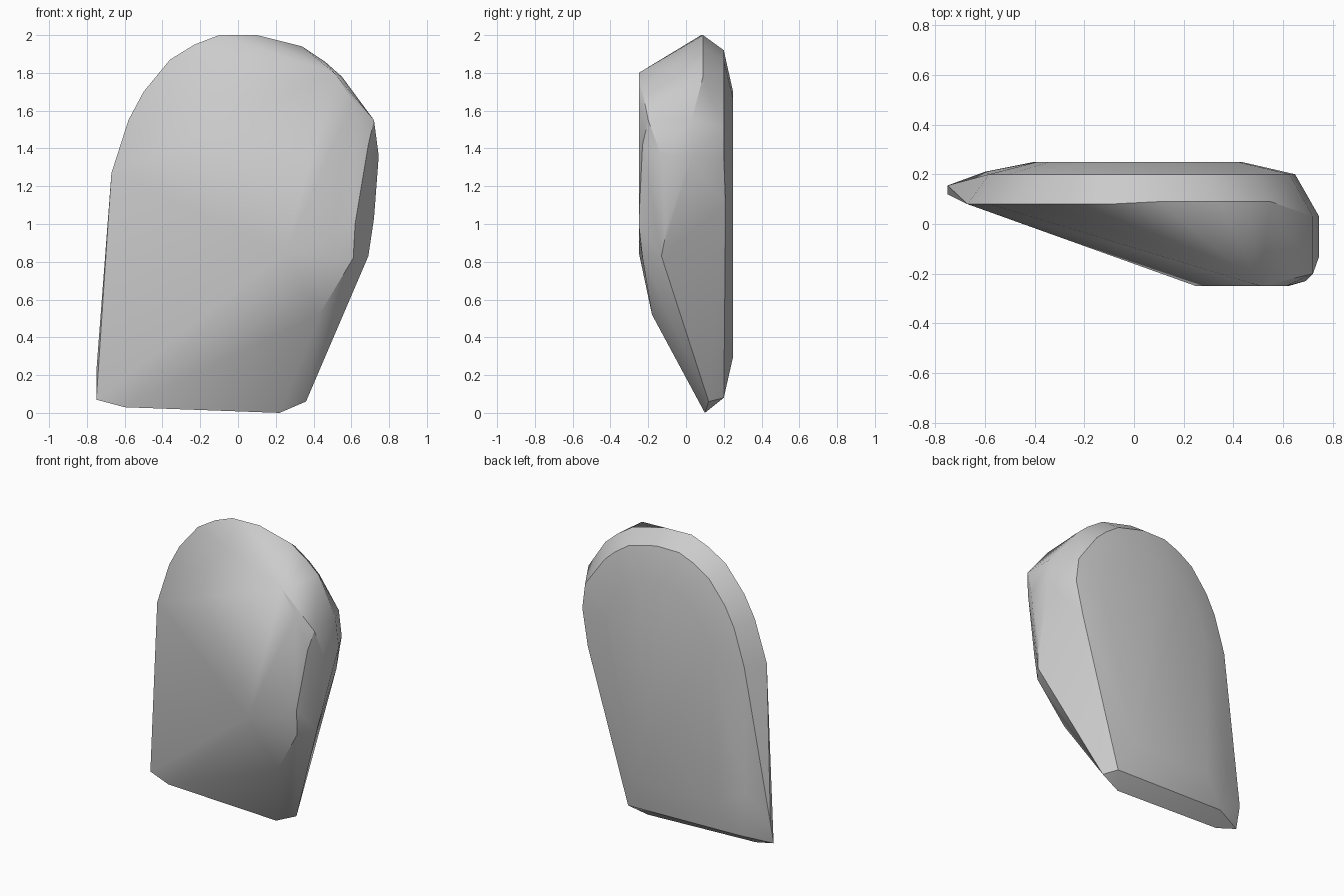
import bpy, bmesh, math

default_cube = bpy.data.objects.get("Cube")
if default_cube:
    bpy.data.objects.remove(default_cube, do_unlink=True)


def make_material(name, colour):
    material = bpy.data.materials.new(name)
    material.use_nodes = True
    material.diffuse_color = colour
    shader = material.node_tree.nodes["Principled BSDF"]
    shader.inputs["Base Color"].default_value = colour
    return material


def at_depth(depth, outline):
    """Place an outline of (x, z) points at one depth."""
    return [(x, depth, z) for x, z in outline]


def shrink(outline, scale_x, scale_z, middle):
    """Scale an outline of (x, z) points about a middle height."""
    return [(x * scale_x, middle + (z - middle) * scale_z) for x, z in outline]


def build_hull(name, points, material, sharp_angle):
    """Wrap the points in a tight skin, smooth except at hard ridges."""
    mesh = bpy.data.meshes.new(name)
    obj = bpy.data.objects.new(name, mesh)
    bpy.context.collection.objects.link(obj)
    bm = bmesh.new()
    for point in points:
        bm.verts.new(point)
    bmesh.ops.convex_hull(bm, input=bm.verts[:])
    loose = [vert for vert in bm.verts if not vert.link_faces]
    bmesh.ops.delete(bm, geom=loose, context='VERTS')
    bmesh.ops.recalc_face_normals(bm, faces=bm.faces[:])
    bm.to_mesh(mesh)
    bm.free()
    mesh.materials.append(material)
    bpy.ops.object.select_all(action='DESELECT')
    obj.select_set(True)
    bpy.context.view_layer.objects.active = obj
    bpy.ops.object.shade_smooth_by_angle(angle=math.radians(sharp_angle))
    return obj


# Arched rim around the top of the slab
left_arch = [(-.67, 1.27), (-.58, 1.55), (-.5, 1.7), (-.36, 1.87),
             (-.23, 1.95), (-.1, 2)]
right_arch = [(.1, 2), (.34, 1.94), (.46, 1.86), (.55, 1.78)]
shoulder = [(.72, 1.55), (.745, 1.36)]
arch = left_arch + right_arch + shoulder
points = at_depth(.08, left_arch) + at_depth(.09, right_arch)
points += at_depth(.03, shoulder)

# Back: bevelled rim, then the slightly domed face
points += at_depth(.2, shrink(arch, .87, .9, 1.2))
points += at_depth(.25, shrink(arch, .58, .62, 1.2))
points += at_depth(.25, [(.42, 1), (.2, .3), (-.4, .3)])
points += at_depth(.21, [(.6, 1.1), (-.6, .4)])
points += at_depth(.2, [(.3, .08), (-.55, .1)])

# Front: raised bulge on the left half
points += at_depth(-.25, [(.51, 1.8), (.61, 1.65), (.62, 1),
                          (.5, .93), (.25, .85)])
points += at_depth(-.23, [(.61, .82), (.69, 1.42)])
points += at_depth(-.18, [(.43, .52)])

# Flank and lower tip
points += at_depth(-.2, [(.72, 1.55)])
points += at_depth(-.13, [(.745, 1.36), (.69, .83)])
points += at_depth(-.09, [(.72, 1.03)])
points += at_depth(.12, [(.36, .06), (-.75, .07)])
points += at_depth(.1, [(.22, 0), (-.6, .03)])
points += at_depth(.155, [(-.75, .22)])

stone_grey = make_material("stone grey", (.6, .6, .6, 1))
build_hull("stone_slab", points, stone_grey, 30)
